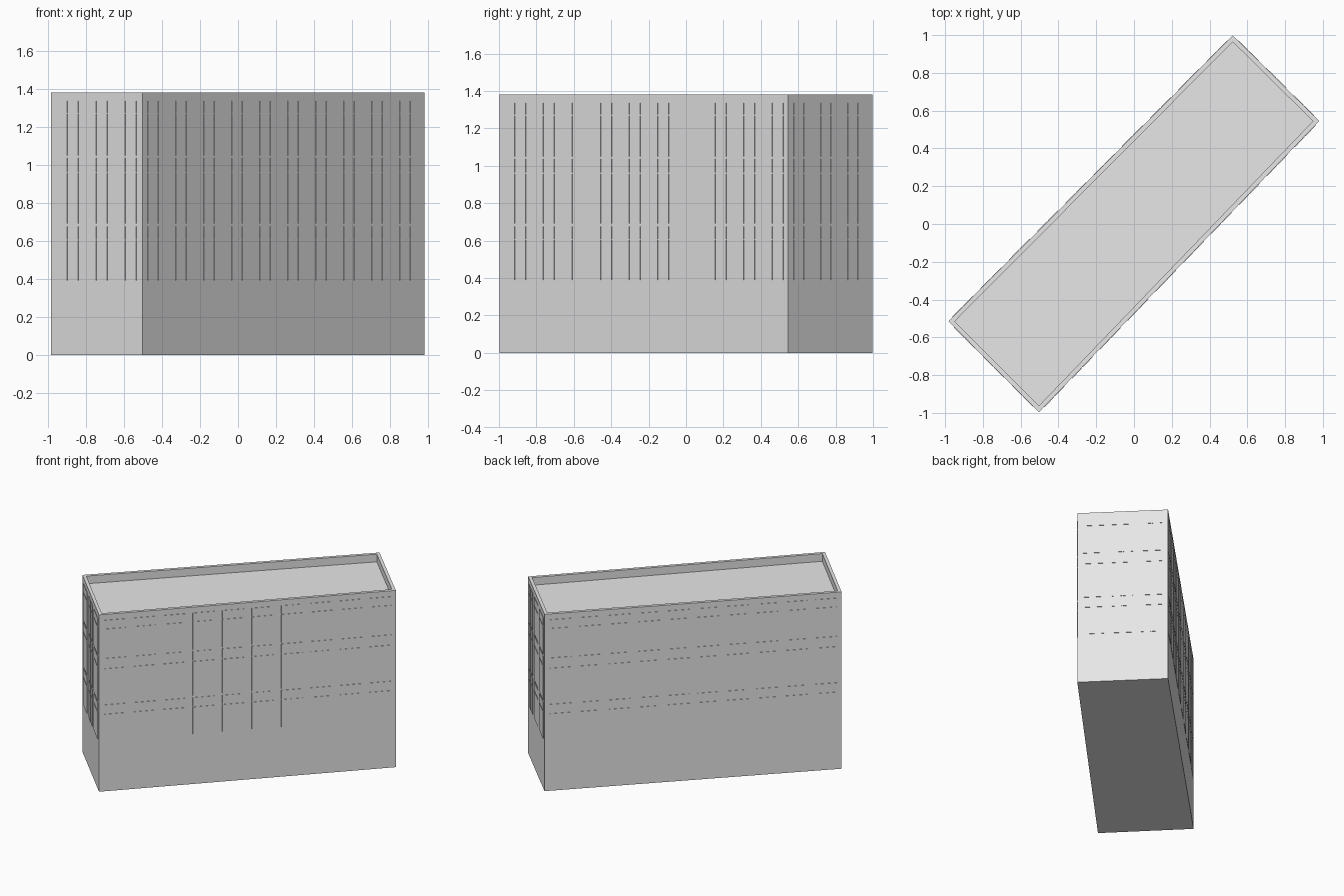
import bpy, bmesh
from mathutils import Vector

if "Cube" in bpy.data.objects:
    bpy.data.objects.remove(bpy.data.objects["Cube"])

H, RIM, ROOF = 1.38, 0.034, 1.32
# footprint corners, counter-clockwise from the left one
CORNERS = [Vector(c) for c in ((-0.983, -0.515, 0), (-0.503, -0.996, 0),
                               (0.981, 0.545, 0), (0.523, 0.998, 0))]
# window rows: bottom, transom, top
ROWS = ((0.39, 0.605, 0.675), (0.69, 0.96, 1.037), (1.05, 1.27, 1.335))
GAP, THICK = 0.003, 0.003

mat = bpy.data.materials.new("pale grey concrete")
mat.diffuse_color = (0.8, 0.8, 0.8, 1)
mat.use_nodes = True
mat.node_tree.nodes["Principled BSDF"].inputs["Base Color"].default_value = mat.diffuse_color


def add_object(name, bm):
    bmesh.ops.recalc_face_normals(bm, faces=bm.faces)
    mesh = bpy.data.meshes.new(name)
    bm.to_mesh(mesh)
    bm.free()
    mesh.materials.append(mat)
    ob = bpy.data.objects.new(name, mesh)
    bpy.context.collection.objects.link(ob)
    return ob


# building block with a parapet around a sunken roof
bm = bmesh.new()
base = bm.faces.new([bm.verts.new(c) for c in CORNERS])
ext = bmesh.ops.extrude_face_region(bm, geom=[base], use_keep_orig=True)
bmesh.ops.translate(bm, vec=(0, 0, H),
                    verts=[v for v in ext["geom"] if isinstance(v, bmesh.types.BMVert)])
bmesh.ops.recalc_face_normals(bm, faces=bm.faces)
top = max(bm.faces, key=lambda f: f.calc_center_median().z)
bmesh.ops.inset_region(bm, faces=[top], thickness=RIM)
well = bmesh.ops.extrude_face_region(bm, geom=[top])
bmesh.ops.translate(bm, vec=(0, 0, ROOF - H),
                    verts=[v for v in well["geom"] if isinstance(v, bmesh.types.BMVert)])
if top.is_valid:
    bm.faces.remove(top)
add_object("building_block", bm)


def add_pane(bm, a, b, out, z0, z1):
    """Thin plate on the wall from a to b, without a back face."""
    rings = []
    for off in (0, THICK):
        pts = [(a, z0), (b, z0), (b, z1), (a, z1)]
        rings.append([bm.verts.new(p + out * off + Vector((0, 0, z))) for p, z in pts])
    back, front = rings
    bm.faces.new(front)
    for i in range(4):
        j = (i + 1) % 4
        bm.faces.new((back[i], back[j], front[j], front[i]))


# four-pane windows on every wall: count, first start, pitch and width (fractions of wall)
SHORT = (3, 0.065, 0.319, 0.232)
LONG = (10, 0.018, 0.0993, 0.073)
for i, name in enumerate(("left", "front", "right", "back")):
    a, b = CORNERS[i], CORNERS[(i + 1) % 4]
    along = (b - a).normalized()
    out = along.cross(Vector((0, 0, 1)))
    length = (b - a).length
    count, start, pitch, width = LONG if i % 2 else SHORT
    bm = bmesh.new()
    for k in range(count):
        s0 = (start + k * pitch) * length
        s2 = s0 + width * length
        s1 = (s0 + s2) / 2
        for z0, z1, z2 in ROWS:
            for u0, u1 in ((s0, s1 - GAP), (s1 + GAP, s2)):
                for w0, w1 in ((z0, z1 - GAP), (z1 + GAP, z2)):
                    add_pane(bm, a + along * u0, a + along * u1, out, w0, w1)
    add_object(name + "_window_panes", bm)
